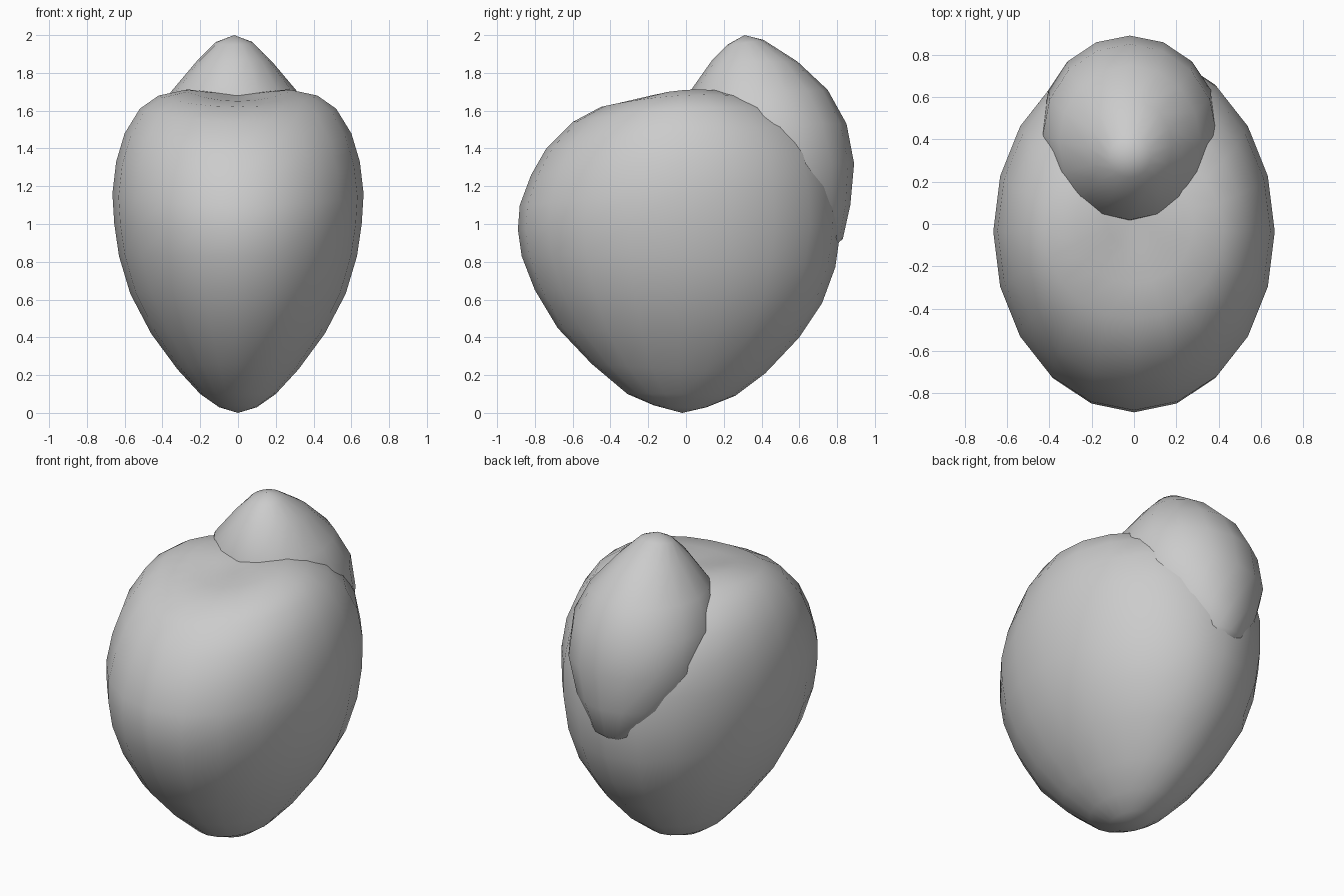
import bpy, bmesh, math


def loft(name, bottom, rings, top, sides, cx=0.0):
    """Closed smooth loft. Ring = (y_front, z_front, y_back, z_back, z_side, half_width)."""
    bm = bmesh.new()
    loops = []
    for yf, zf, yb, zb, zs, rx in rings:
        loop = []
        for i in range(sides):
            a = 2 * math.pi * i / sides
            c = math.sin(a)
            y = (yf + yb) / 2 + c * (yb - yf) / 2
            z = zs + c * (zb - zf) / 2 + c * c * ((zb + zf) / 2 - zs)
            loop.append(bm.verts.new((cx + rx * math.cos(a), y, z)))
        loops.append(loop)
    low = bm.verts.new((cx, *bottom))
    high = bm.verts.new((cx, *top))
    for i in range(sides):
        j = (i + 1) % sides
        bm.faces.new((low, loops[0][j], loops[0][i]))
        bm.faces.new((high, loops[-1][i], loops[-1][j]))
        for a, b in zip(loops, loops[1:]):
            bm.faces.new((a[i], a[j], b[j], b[i]))
    bmesh.ops.recalc_face_normals(bm, faces=bm.faces[:])
    for f in bm.faces:
        f.smooth = True
    mesh = bpy.data.meshes.new(name)
    bm.to_mesh(mesh)
    bm.free()
    ob = bpy.data.objects.new(name, mesh)
    bpy.context.collection.objects.link(ob)
    return ob


# Large tapering body with a shallow dimple on top
loft("body", (-0.02, 0.0), [
    (-0.17, 0.04, 0.11, 0.03, 0.03, 0.10),
    (-0.31, 0.10, 0.26, 0.09, 0.10, 0.20),
    (-0.50, 0.26, 0.42, 0.21, 0.23, 0.32),
    (-0.68, 0.45, 0.60, 0.40, 0.42, 0.46),
    (-0.80, 0.65, 0.72, 0.58, 0.63, 0.57),
    (-0.87, 0.83, 0.79, 0.77, 0.83, 0.63),
    (-0.89, 0.97, 0.82, 0.98, 1.00, 0.655),
    (-0.88, 1.10, 0.81, 1.20, 1.16, 0.665),
    (-0.82, 1.26, 0.76, 1.38, 1.33, 0.645),
    (-0.74, 1.40, 0.66, 1.52, 1.48, 0.60),
    (-0.60, 1.54, 0.53, 1.61, 1.61, 0.52),
    (-0.45, 1.62, 0.38, 1.67, 1.68, 0.42),
    (-0.28, 1.65, 0.27, 1.69, 1.71, 0.28),
    (-0.12, 1.665, 0.16, 1.69, 1.695, 0.13),
], (0.03, 1.68), 20)

# Pointed lobe set into the upper back
loft("back_lobe", (0.68, 0.80), [
    (0.40, 0.95, 0.83, 0.92, 0.95, 0.20),
    (0.20, 1.10, 0.87, 1.10, 1.11, 0.33),
    (0.06, 1.30, 0.89, 1.32, 1.32, 0.415),
    (0.00, 1.52, 0.85, 1.53, 1.53, 0.41),
    (0.02, 1.70, 0.75, 1.71, 1.70, 0.335),
    (0.14, 1.87, 0.59, 1.86, 1.86, 0.20),
    (0.22, 1.95, 0.41, 1.975, 1.96, 0.10),
], (0.31, 2.0), 16, cx=-0.02)
